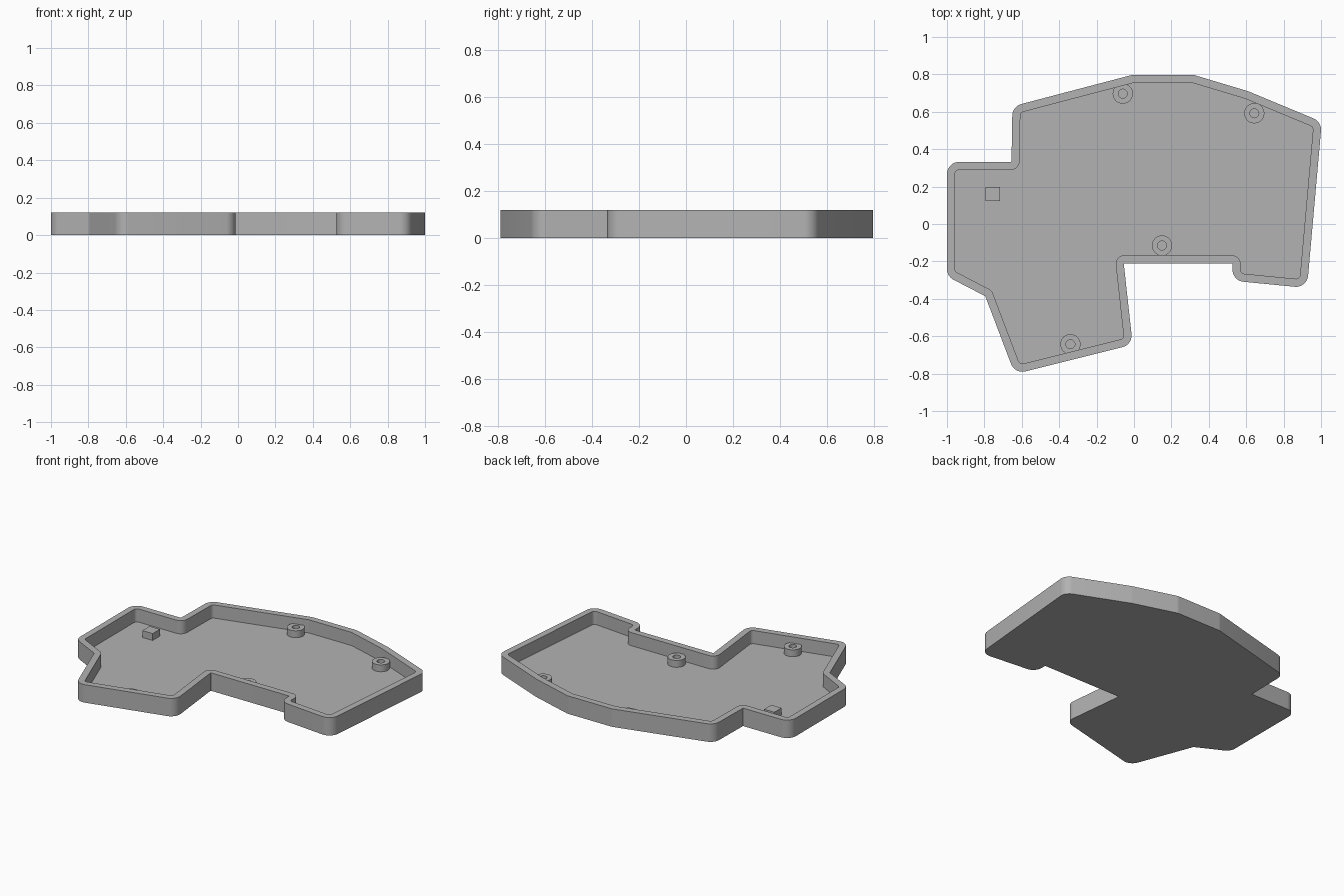
import bpy, bmesh, math
from mathutils import Vector

cube = bpy.data.objects.get("Cube")
if cube:
    bpy.data.objects.remove(cube, do_unlink=True)

HEIGHT, FLOOR, WALL, STUD_TOP = 0.12, 0.032, 0.043, 0.078
ROUND, TIGHT, STEPS = 0.065, 0.004, 8

grey = bpy.data.materials.new("plain grey")
grey.use_nodes = True
colour = (0.45, 0.45, 0.45, 1)
grey.diffuse_color = colour
grey.node_tree.nodes["Principled BSDF"].inputs["Base Color"].default_value = colour

# Sharp corners of the outer wall, counter-clockwise
CORNERS = [Vector(p) for p in (
    (-0.637, -0.802), (-0.007, -0.645), (-0.055, -0.21), (0.527, -0.21),
    (0.525, -0.303), (0.925, -0.342), (1.004, 0.546), (0.61, 0.71),
    (0.32, 0.797), (-0.01, 0.797), (-0.65, 0.629), (-0.655, 0.332),
    (-1.0, 0.332), (-1.0, -0.28), (-0.795, -0.386))]


def outline(inset):
    """Outline moved inward, each corner an arc about the same centre."""
    points = []
    for i, p in enumerate(CORNERS):
        a = (p - CORNERS[i - 1]).normalized()
        b = (CORNERS[(i + 1) % len(CORNERS)] - p).normalized()
        na, nb = Vector((-a.y, a.x)), Vector((-b.y, b.x))
        convex = a.x * b.y - a.y * b.x > 0
        centre_shift = ROUND if convex else -TIGHT
        centre = p + (na + nb) * centre_shift / (1 + na.dot(nb))
        radius = centre_shift - inset
        start = math.atan2(na.y, na.x)
        turn = math.atan2(a.x * b.y - a.y * b.x, a.dot(b))
        for k in range(STEPS + 1):
            t = start + turn * k / STEPS
            points.append(centre - Vector((math.cos(t), math.sin(t))) * radius)
    return points


def finish(name, bm):
    bmesh.ops.recalc_face_normals(bm, faces=bm.faces)
    mesh = bpy.data.meshes.new(name)
    bm.to_mesh(mesh)
    bm.free()
    mesh.materials.append(grey)
    obj = bpy.data.objects.new(name, mesh)
    bpy.context.collection.objects.link(obj)
    bpy.ops.object.select_all(action='DESELECT')
    obj.select_set(True)
    bpy.context.view_layer.objects.active = obj
    bpy.ops.object.shade_smooth_by_angle(angle=math.radians(30))
    return obj


def stacked_rings(name, rings):
    """Skin a stack of matching (points, z) rings and cap both ends."""
    bm = bmesh.new()
    loops = [[bm.verts.new((p.x, p.y, z)) for p in pts] for pts, z in rings]
    for low, high in zip(loops, loops[1:]):
        for i in range(len(low)):
            bm.faces.new((low[i - 1], low[i], high[i], high[i - 1]))
    bm.faces.new(loops[0])
    bm.faces.new(loops[-1])
    return finish(name, bm)


def circle(x, y, radius, count=32):
    angles = [math.tau * i / count for i in range(count)]
    return [Vector((x + radius * math.cos(t), y + radius * math.sin(t))) for t in angles]


# Tray: outer wall, rim, inner wall and floor
outer, inner = outline(0), outline(WALL)
stacked_rings("case_tray", [(outer, 0), (outer, HEIGHT), (inner, HEIGHT), (inner, FLOOR)])

# Hollow screw posts
posts = {"back_middle": (-0.06, 0.697), "back_left": (0.643, 0.592),
         "front_middle": (0.15, -0.115), "front_right": (-0.34, -0.643)}
for place, (x, y) in posts.items():
    body, hole = circle(x, y, 0.054), circle(x, y, 0.024)
    stacked_rings(place + "_screw_post", [
        (body, FLOOR - 0.01), (body, STUD_TOP), (hole, STUD_TOP), (hole, FLOOR + 0.001)])

# Square support block
block = [Vector((-0.755 + sx * 0.038, 0.16 + sy * 0.038))
         for sx, sy in ((-1, -1), (1, -1), (1, 1), (-1, 1))]
stacked_rings("support_block", [(block, FLOOR - 0.01), (block, STUD_TOP)])
